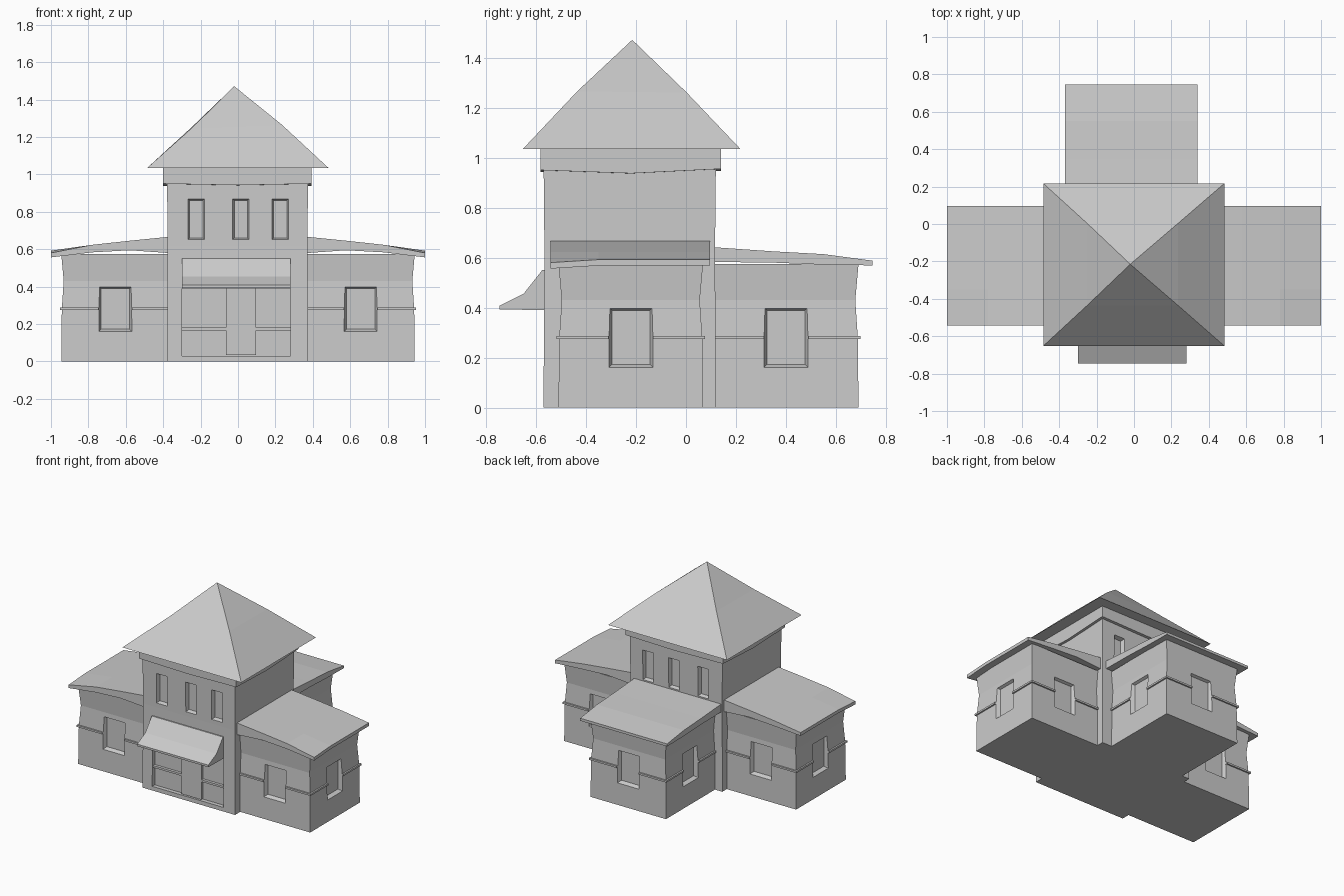
import bpy, bmesh
from mathutils import Vector

if "Cube" in bpy.data.objects:
    bpy.data.objects.remove(bpy.data.objects["Cube"])


def loft_into(bm, rings):
    """Skin a series of matching closed rings and cap both ends."""
    loops = [[bm.verts.new(p) for p in ring] for ring in rings]
    n = len(loops[0])
    for a, b in zip(loops, loops[1:]):
        for i in range(n):
            bm.faces.new((a[i], a[(i + 1) % n], b[(i + 1) % n], b[i]))
    bm.faces.new(loops[0])
    bm.faces.new(loops[-1])


def make(name, *lofts):
    bm = bmesh.new()
    for rings in lofts:
        loft_into(bm, rings)
    bmesh.ops.recalc_face_normals(bm, faces=bm.faces)
    me = bpy.data.meshes.new(name)
    bm.to_mesh(me)
    bm.free()
    ob = bpy.data.objects.new(name, me)
    bpy.context.collection.objects.link(ob)
    return ob


def rect(x0, x1, y0, y1, z, inset=0):
    i = inset
    return [(x0 + i, y0 + i, z), (x1 - i, y0 + i, z), (x1 - i, y1 - i, z), (x0 + i, y1 - i, z)]


def box(x0, x1, y0, y1, z0, z1):
    return [rect(x0, x1, y0, y1, z0), rect(x0, x1, y0, y1, z1)]


def pocket(normal, plane, centre, width, z0, z1, depth=0.03, taper=0.013):
    """Tapered window recess in the wall facing `normal`; plane = distance along it."""
    n = Vector(normal)
    side = Vector((0, 0, 1)).cross(n)
    mid = Vector((abs(side.x), abs(side.y), 0)) * centre
    rings = []
    for d, t in ((0.04, 0), (0, 0), (-depth, taper)):
        w = width / 2 - t
        rings.append([n * (plane + d) + mid + side * s * w + Vector((0, 0, z))
                      for s, z in ((-1, z0 + t), (1, z0 + t), (1, z1 - t), (-1, z1 - t))])
    return rings


def cut(target, cutter):
    m = target.modifiers.new("recesses", 'BOOLEAN')
    m.operation = 'DIFFERENCE'
    m.solver = 'EXACT'
    m.object = cutter


def cutter(name, *lofts):
    ob = make(name, *lofts)
    ob.hide_render = True
    ob.display_type = 'WIRE'
    return ob


FRONT, BACK, RIGHT, LEFT = (0, -1, 0), (0, 1, 0), (1, 0, 0), (-1, 0, 0)

# Tower walls with three upper windows front and back, plus the entrance recess
tower = make("tower_walls", [rect(-0.38, 0.375, -0.57, 0.12, z, i)
                             for z, i in ((0, 0), (0.3, 0.002), (0.62, 0.004), (1.03, 0))])
holes = [pocket(n, p, x, 0.09, 0.65, 0.87, taper=0.01)
         for n, p in ((FRONT, 0.57), (BACK, 0.12)) for x in (-0.223, 0.015, 0.226)]
holes.append(pocket(FRONT, 0.57, -0.01, 0.58, 0.03, 0.39, 0.03, 0))
cut(tower, cutter("tower_recess_cutter", *holes))

# Entrance door and panel rail
make("door", box(-0.065, 0.095, -0.563, -0.53, 0.035, 0.40))
make("entrance_rail", box(-0.30, -0.065, -0.56, -0.53, 0.165, 0.18),
     box(0.095, 0.28, -0.56, -0.53, 0.165, 0.18))

# Awning over the entrance
awning = [(-0.56, 0.55), (-0.575, 0.55), (-0.65, 0.455), (-0.745, 0.408), (-0.745, 0.393), (-0.56, 0.39)]
make("awning", [[(x, y, z) for y, z in awning] for x in (-0.30, 0.28)])

# Band beneath the eaves, sagging slightly at mid-span
band_profile = [(-0.582, 1.037), (0.14, 1.037), (0.14, 0.955), (-0.22, 0.937), (-0.582, 0.95)]
make("eaves_band", [[(x, y, z - (s if z < 1 else 0)) for y, z in band_profile]
                    for x, s in ((-0.40, 0), (0, 0.008), (0.393, 0))])

# Pyramid roof
ax, ay, az = -0.02, -0.215, 1.47
make("tower_roof", [rect(-0.485, 0.483, -0.652, 0.217, 1.035),
                    [(-0.25, -0.435, 1.245), (0.235, -0.435, 1.265),
                     (0.235, 0.003, 1.26), (-0.25, 0.003, 1.25)],
                    [(ax + dx * 0.001, ay + dy * 0.001, az)
                     for dx, dy in ((-1, -1), (1, -1), (1, 1), (-1, 1))]])


def wing(name, bounds, windows):
    """Slightly pinched walls and a string course, both interrupted by windows."""
    walls = make(name + "_walls", [rect(*bounds, z, i) for z, i in
                                   ((0, 0), (0.28, 0.003), (0.43, 0.013), (0.575, 0))])
    belt = make(name + "_belt", [rect(*bounds, z, -0.008) for z in (0.274, 0.287)])
    c = cutter(name + "_window_cutter", *[pocket(n, p, u, 0.178, 0.16, 0.402) for n, p, u in windows])
    cut(walls, c)
    cut(belt, c)


# Side wings with bent shed roofs
for side, s, nrm in (("right", 1, RIGHT), ("left", -1, LEFT)):
    x0, x1 = sorted((s * 0.35, s * 0.945))
    wing(side + "_wing", (x0, x1, -0.51, 0.068),
         [(FRONT, 0.51, s * 0.656), (BACK, 0.068, s * 0.656), (nrm, 0.945, -0.22)])
    rings = []
    for d, zt, zb in ((0.35, 0.668, 0.578), (0.58, 0.645, 0.594), (0.78, 0.623, 0.583), (1.0, 0.592, 0.568)):
        x = s * d
        drop = 0.012 if d == 1.0 else 0
        rings.append([(x, -0.542, zt - drop), (x, -0.35, zt), (x, 0.095, zt),
                      (x, 0.095, zb), (x, -0.35, zb), (x, -0.542, zb - drop)])
    make(side + "_wing_roof", rings)

# Back wing with its shed roof
wing("back_wing", (-0.32, 0.295, 0.08, 0.69),
     [(LEFT, 0.32, 0.40), (RIGHT, 0.295, 0.40), (BACK, 0.69, -0.012)])
make("back_wing_roof", [[(-0.368, y, zt), (0.34, y, zt), (0.34, y, zb), (-0.368, y, zb)]
                        for y, zt, zb in ((0.09, 0.643, 0.583), (0.35, 0.625, 0.58),
                                          (0.55, 0.614, 0.572), (0.745, 0.588, 0.569))])
